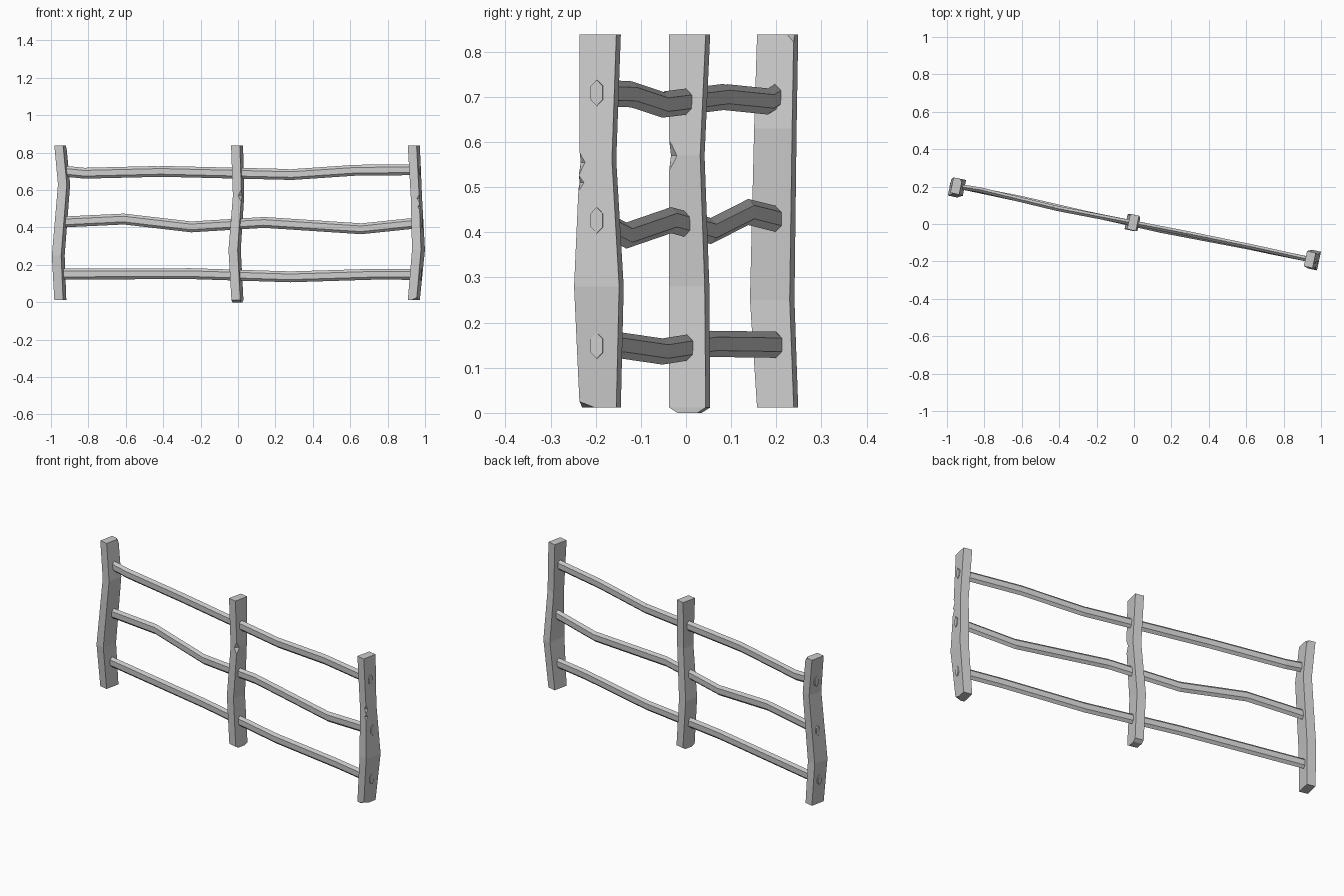
import bpy, bmesh, math
from mathutils import Vector

if "Cube" in bpy.data.objects:
    bpy.data.objects.remove(bpy.data.objects["Cube"])

ANG = math.radians(-12)                          # fence line direction in plan
U = Vector((math.cos(ANG), math.sin(ANG), 0))    # along the fence
V = Vector((-math.sin(ANG), math.cos(ANG), 0))   # across the fence


def loft(name, rings):
    """Closed solid through a list of equal-sized point rings."""
    bm = bmesh.new()
    rows = [[bm.verts.new(p) for p in ring] for ring in rings]
    n = len(rows[0])
    for a, b in zip(rows, rows[1:]):
        for i in range(n):
            j = (i + 1) % n
            bm.faces.new((a[i], a[j], b[j], b[i]))
    bm.faces.new(rows[0])
    bm.faces.new(rows[-1])
    bmesh.ops.recalc_face_normals(bm, faces=bm.faces)
    mesh = bpy.data.meshes.new(name)
    bm.to_mesh(mesh)
    bm.free()
    obj = bpy.data.objects.new(name, mesh)
    bpy.context.collection.objects.link(obj)
    return obj


def post(name, sections):
    """Crooked post; each section is (x, y, z, thickness, depth)."""
    return loft(name, [[Vector((x, y, z)) + U * (su * t / 2) + V * (sv * d / 2)
                        for su, sv in ((-1, -1), (1, -1), (1, 1), (-1, 1))]
                       for x, y, z, t, d in sections])


def rail(name, path):
    """Bent rail with a tall hexagonal section; path points are (x, y, z)."""
    hexagon = ((0, .029), (.0135, .015), (.0135, -.015),
               (0, -.029), (-.0135, -.015), (-.0135, .015))
    return loft(name, [[Vector(p) + V * a + Vector((0, 0, b)) for a, b in hexagon]
                       for p in path])


def chip(obj, pos, size):
    """Knock a small octahedral chip out of an edge."""
    bm = bmesh.new()
    bmesh.ops.create_uvsphere(bm, u_segments=4, v_segments=2, radius=1)
    mesh = bpy.data.meshes.new("chip_cutter")
    bm.to_mesh(mesh)
    bm.free()
    cutter = bpy.data.objects.new("chip_cutter", mesh)
    cutter.location, cutter.scale = pos, size
    cutter.rotation_euler.z = ANG
    cutter.hide_render = True
    bpy.context.collection.objects.link(cutter)
    mod = obj.modifiers.new("chip", 'BOOLEAN')
    mod.operation, mod.object, mod.solver = 'DIFFERENCE', cutter, 'EXACT'
    bpy.context.view_layer.objects.active = obj
    bpy.ops.object.modifier_apply(modifier=mod.name)
    bpy.data.objects.remove(cutter)


# Posts
left = post("left_post", [(-.95, .203, .012, .048, .083), (-.961, .191, .25, .051, .09),
                          (-.93, .198, .63, .048, .086), (-.95, .203, .838, .048, .083)])
middle = post("middle_post", [(-.003, .008, 0, .046, .045), (-.003, .008, .012, .048, .083),
                              (-.018, .007, .28, .05, .081), (.003, .002, .57, .047, .07),
                              (-.005, .008, .838, .048, .083)])
right = post("right_post", [(.94, -.19, .012, .048, .083), (.965, -.193, .28, .049, .102),
                            (.954, -.195, .56, .046, .073), (.94, -.19, .838, .048, .083)])

# Rails running through all three posts
top = rail("top_rail", [(-.966, .206, .702), (-.92, .198, .70), (-.82, .182, .69),
                        (-.41, .083, .70), (.29, -.052, .683), (.63, -.122, .706),
                        (.975, -.198, .709)])
rail("middle_rail", [(-.975, .206, .425), (-.92, .198, .43), (-.61, .138, .445),
                     (-.25, .055, .403), (.14, -.033, .427), (.66, -.132, .393),
                     (.987, -.198, .427)])
rail("bottom_rail", [(-.985, .206, .15), (-.92, .198, .151), (-.25, .055, .153),
                     (.28, -.052, .136), (.73, -.148, .15), (.981, -.198, .149)])

# Worn chips in post edges and on the top rail
chip(right, (.971, -.236, .555), (.014, .014, .027))
chip(right, (.972, -.237, .51), (.012, .012, .018))
chip(right, (.954, -.236, .010), (.03, .04, .016))
chip(middle, (.018, -.037, .57), (.018, .018, .035))
chip(left, (-.918, .238, .84), (.015, .015, .02))
chip(top, (-.43, .087, .731), (.025, .02, .006))
chip(top, (.28, -.05, .714), (.02, .02, .006))
